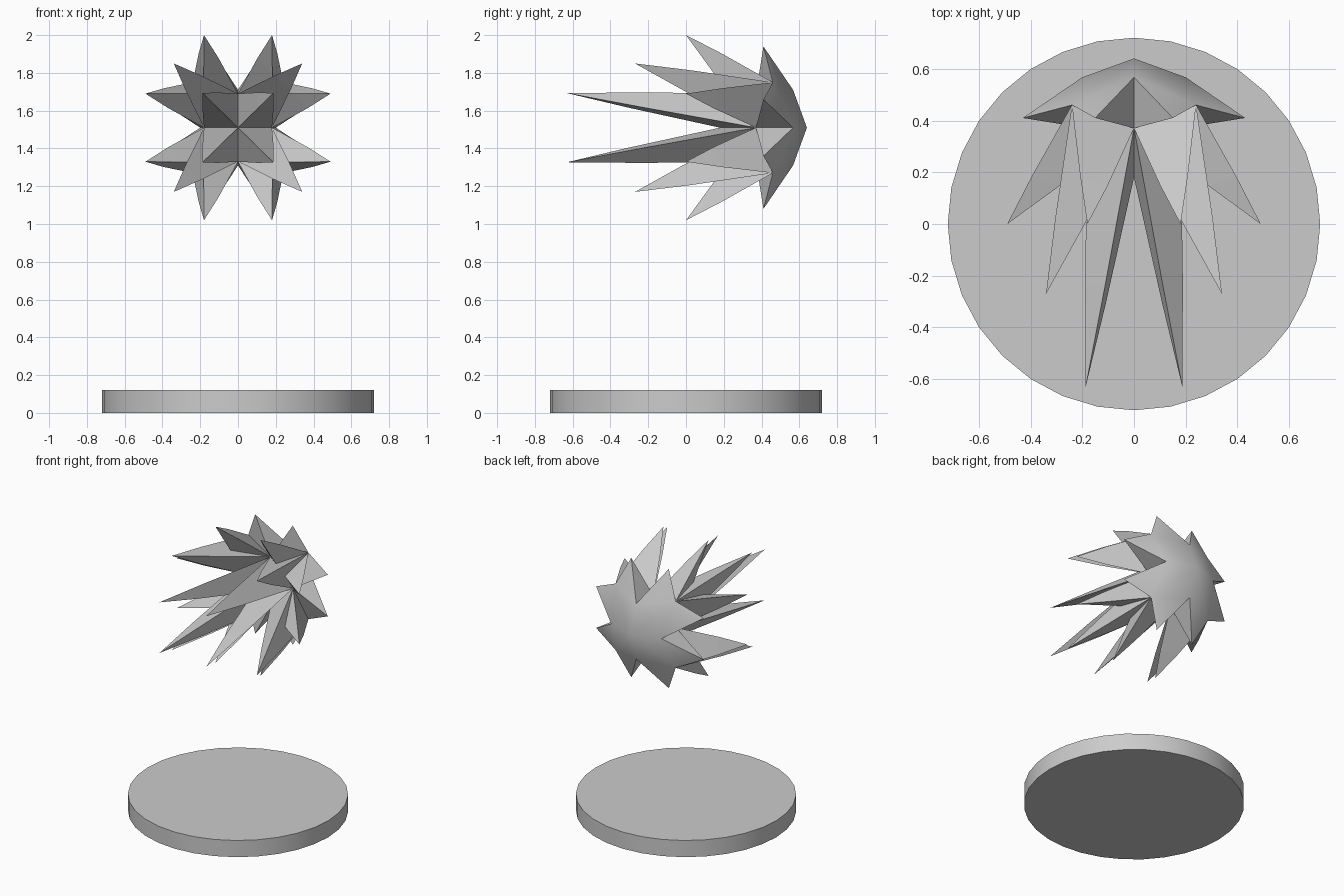
import bpy, bmesh
from mathutils import Vector

if "Cube" in bpy.data.objects:
    bpy.data.objects.remove(bpy.data.objects["Cube"])

Z0 = 1.51  # height of the burst's axis


def face(bm, pts, ref, smooth=False):
    """Add a face whose normal points away from ref."""
    pts = [Vector(p) for p in pts]
    n = (pts[1] - pts[0]).cross(pts[2] - pts[0])
    mid = sum(pts, Vector()) / len(pts)
    if n.dot(mid - ref) < 0:
        pts.reverse()
    f = bm.faces.new([bm.verts.new(p) for p in pts])
    f.smooth = smooth


def spike(bm, base, tip, sides=(0, 1, 2), bulge=0.44, t=0.6):
    """Three-sided spike with a slightly swollen middle."""
    base = [Vector(p) for p in base]
    tip = Vector(tip)
    c = sum(base, Vector()) / 3
    axis = c.lerp(tip, t)
    ring = [axis + (p - c) * bulge for p in base]
    ref = c.lerp(tip, 0.3)
    for i in sides:
        j = (i + 1) % 3
        face(bm, [base[i], base[j], ring[j]], ref)
        face(bm, [base[i], ring[j], ring[i]], ref)
        face(bm, [ring[i], ring[j], tip], ref)


def finish(bm, name, weld=False):
    if weld:
        bmesh.ops.remove_doubles(bm, verts=bm.verts, dist=0.0005)
    me = bpy.data.meshes.new(name)
    bm.to_mesh(me)
    bm.free()
    ob = bpy.data.objects.new(name, me)
    ob.location.z = Z0
    bpy.context.collection.objects.link(ob)
    return ob


# Base disc
bpy.ops.mesh.primitive_cylinder_add(vertices=32, radius=0.72, depth=0.12,
                                    location=(0, 0, 0.06))
disc = bpy.context.object
disc.name = "base_disc"
bpy.ops.object.shade_smooth_by_angle()

spikes = bmesh.new()
shell = bmesh.new()
centre = Vector((0, 0.37, 0))

for sx in (1, -1):
    for sz in (1, -1):
        def P(x, y, z):
            return Vector((x * sx, y, z * sz))

        # Core points of this quadrant
        front, back = P(0, 0.18, 0), P(0, 0.64, 0)
        side, top = P(0.18, 0.37, 0), P(0, 0.37, 0.18)
        notch_s, notch_t = P(0.20, 0.567, 0), P(0, 0.567, 0.20)
        corner = P(0.24, 0.46, 0.24)

        # Front spikes: long, middle, and two outer ones
        spike(spikes, (front, side, top), P(0.187, -0.63, 0.183))
        spike(spikes, (side, top, corner), P(0.34, -0.27, 0.34))
        spike(spikes, (side, top, corner), P(0.49, 0, 0.18))
        spike(spikes, (side, top, corner), P(0.18, 0, 0.49))

        # Back barbs and the smooth shell that joins them
        for core, notch, tip in ((side, notch_s, P(0.43, 0.41, 0.15)),
                                 (top, notch_t, P(0.15, 0.41, 0.43))):
            ref = (core + notch + corner + tip) / 4
            face(spikes, (core, notch, tip), ref)
            face(spikes, (core, corner, tip), ref)
            face(shell, (notch, tip, corner), ref, True)
            face(shell, (back, notch, corner), centre, True)

finish(spikes, "front_spikes")
finish(shell, "back_shell", weld=True)
